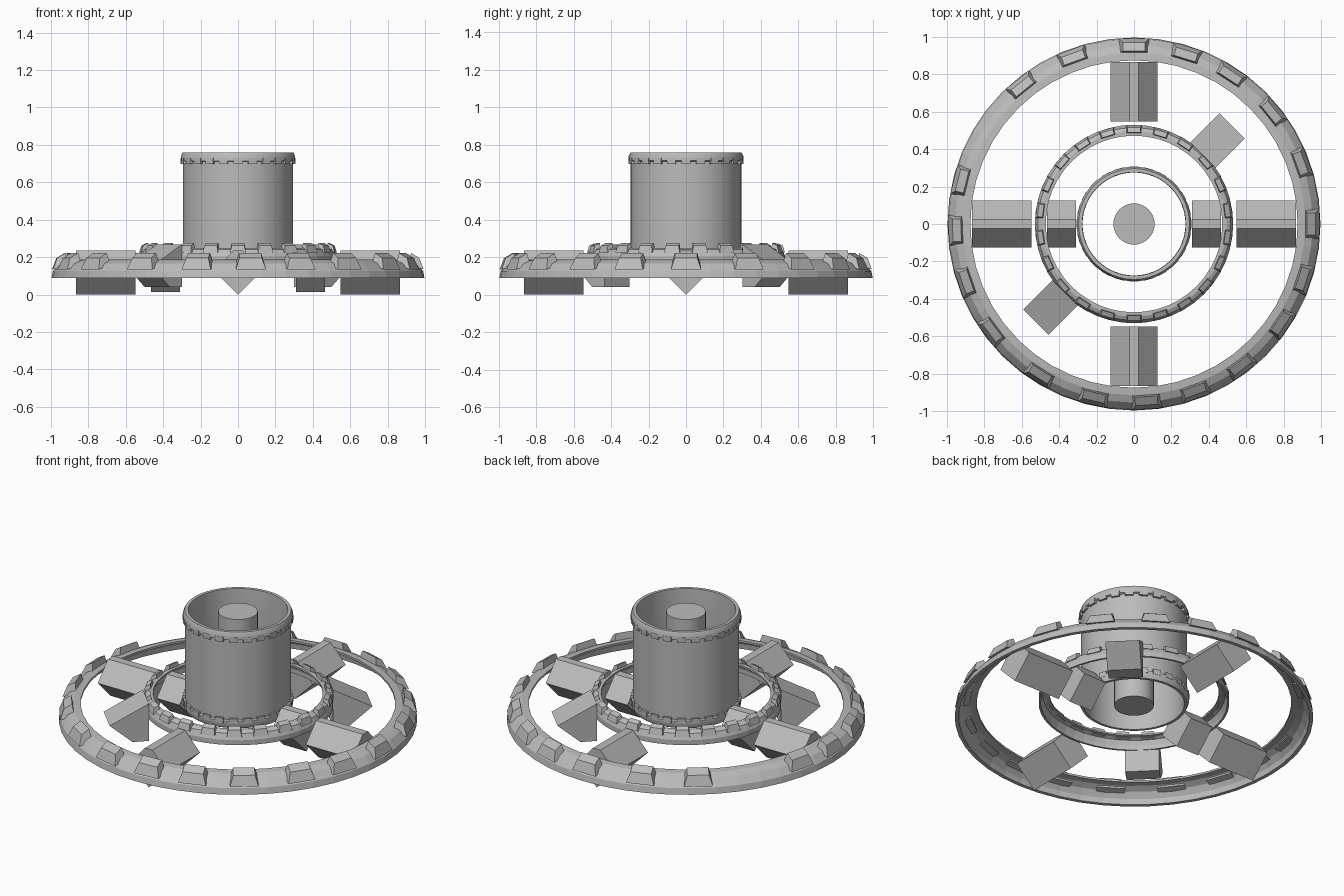
import bpy, bmesh, math
from mathutils import Matrix

if "Cube" in bpy.data.objects:
    bpy.data.objects.remove(bpy.data.objects["Cube"])

grey = bpy.data.materials.new("mid_grey")
grey.diffuse_color = (0.5, 0.5, 0.5, 1)
grey.use_nodes = True
grey.node_tree.nodes["Principled BSDF"].inputs["Base Color"].default_value = grey.diffuse_color


def finish(name, bm, smooth=False):
    bmesh.ops.recalc_face_normals(bm, faces=bm.faces)
    me = bpy.data.meshes.new(name)
    bm.to_mesh(me)
    bm.free()
    ob = bpy.data.objects.new(name, me)
    bpy.context.collection.objects.link(ob)
    me.materials.append(grey)
    if smooth:
        bpy.ops.object.select_all(action='DESELECT')
        ob.select_set(True)
        bpy.context.view_layer.objects.active = ob
        bpy.ops.object.shade_smooth_by_angle(angle=math.radians(25))
    return ob


def lathe(name, profile, n, smooth=False):
    """Spin a closed (r, z) profile round the z axis."""
    bm = bmesh.new()
    rings = []
    for i in range(n):
        a = 2 * math.pi * i / n
        rings.append([bm.verts.new((r * math.cos(a), r * math.sin(a), z)) for r, z in profile])
    m = len(profile)
    for i in range(n):
        p, q = rings[i], rings[(i + 1) % n]
        for j in range(m):
            k = (j + 1) % m
            bm.faces.new((p[j], q[j], q[k], p[k]))
    return finish(name, bm, smooth)


def loft(bm, a, b):
    """Solid between two matching loops of points."""
    va = [bm.verts.new(p) for p in a]
    vb = [bm.verts.new(p) for p in b]
    bm.faces.new(va)
    bm.faces.new(vb[::-1])
    n = len(va)
    for i in range(n):
        j = (i + 1) % n
        bm.faces.new((va[i], va[j], vb[j], vb[i]))
    return va + vb


def place(bm, verts, deg):
    bmesh.ops.rotate(bm, verts=verts, cent=(0, 0, 0),
                     matrix=Matrix.Rotation(math.radians(deg), 3, 'Z'))


def studs(name, angles, base, top, wb, wt):
    """Tapered blocks on a ring; base and top are ((r, z) inner, (r, z) outer)."""
    bm = bmesh.new()
    for deg in angles:
        loops = []
        for (inner, outer), w in ((base, wb), (top, wt)):
            loops.append([(inner[0], -w, inner[1]), (outer[0], -w, outer[1]),
                          (outer[0], w, outer[1]), (inner[0], w, inner[1])])
        place(bm, loft(bm, *loops), deg)
    return finish(name, bm)


def spoke(name, deg, r0, r1, zb):
    """Diamond bar with a flattened top ridge, pointing outwards."""
    sec = [(0, 0), (0.125, 0.125), (0.025, 0.235), (-0.025, 0.235), (-0.125, 0.125)]
    bm = bmesh.new()
    v = loft(bm, [(r0, y, z + zb) for y, z in sec], [(r1, y, z + zb) for y, z in sec])
    place(bm, v, deg)
    return finish(name, bm)


# Outer and inner hollow rings
lathe("outer_ring", [(0.997, 0.088), (0.99, 0.125), (0.955, 0.165), (0.915, 0.183), (0.875, 0.187),
                     (0.875, 0.175), (0.91, 0.171), (0.945, 0.153), (0.97, 0.12), (0.975, 0.088)], 48)
lathe("inner_ring", [(0.53, 0.175), (0.53, 0.205), (0.515, 0.24), (0.495, 0.25), (0.472, 0.25),
                     (0.472, 0.24), (0.49, 0.238), (0.507, 0.23), (0.518, 0.2), (0.518, 0.175)], 48)

# Blocks on the rings
outer_angles = [90, 73, 57, 39, 20, 0, -18, -34, -53, -70, -86, -103, -122, -143, -161, -178,
                166, 129, 110]
studs("outer_blocks", outer_angles, ((0.912, 0.155), (0.992, 0.135)),
      ((0.925, 0.222), (0.97, 0.195)), 0.08, 0.06)
studs("inner_blocks", [90 + i * 360 / 22 for i in range(22)], ((0.485, 0.235), (0.528, 0.225)),
      ((0.49, 0.275), (0.517, 0.262)), 0.042, 0.034)

# Central tube with collars at both ends
lathe("tube", [(0.295, 0.22), (0.295, 0.71), (0.306, 0.715), (0.306, 0.738), (0.296, 0.76),
               (0.277, 0.76), (0.275, 0.72), (0.275, 0.2), (0.28, 0.17),
               (0.296, 0.17), (0.306, 0.192), (0.306, 0.215)], 64, True)
collar = [i * 15 for i in range(24)]
for name, z0, z1 in (("top_collar_teeth", 0.698, 0.73), ("bottom_collar_teeth", 0.2, 0.232)):
    studs(name, collar, ((0.285, z0), (0.307, z0)), ((0.285, z1), (0.307, z1)), 0.024, 0.024)

# Central post
bm = bmesh.new()
bmesh.ops.create_cone(bm, cap_ends=True, segments=48, radius1=0.11, radius2=0.11, depth=0.59,
                      matrix=Matrix.Translation((0, 0, 0.455)))
finish("centre_post", bm, True)

# Straight spokes
for i in range(4):
    spoke("outer_spoke", i * 90, 0.547, 0.865, 0.0)
for i in range(2):
    spoke("inner_spoke", i * 180, 0.31, 0.465, 0.014)

# Diagonal wedges sloping outwards
for deg in (45, 225):
    sec = [(0.52, 0.04), (0.612, 0.04), (0.742, 0.15), (0.52, 0.268)]
    bm = bmesh.new()
    place(bm, loft(bm, [(r, -0.095, z) for r, z in sec], [(r, 0.095, z) for r, z in sec]), deg)
    finish("diagonal_wedge", bm)
